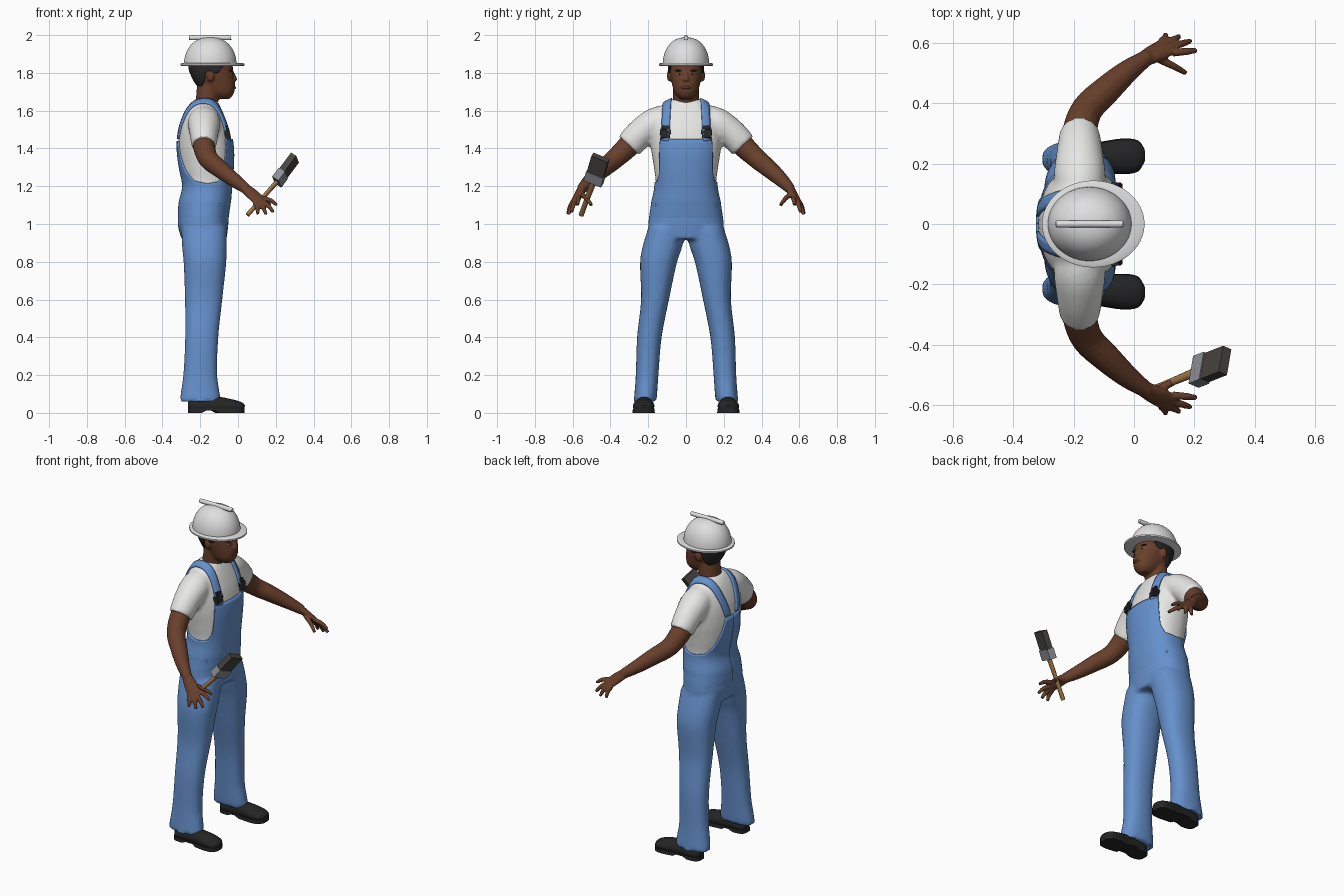
import bpy, bmesh, math
from math import sin, cos, pi, radians
from mathutils import Vector, Matrix
from mathutils.bvhtree import BVHTree

old = bpy.data.objects.get("Cube")
if old:
    bpy.data.objects.remove(old)
made = []


def material(name, r, g, b):
    m = bpy.data.materials.new(name)
    m.use_nodes = True
    m.diffuse_color = (r, g, b, 1)
    m.node_tree.nodes["Principled BSDF"].inputs["Base Color"].default_value = (r, g, b, 1)
    return m


DENIM = material("denim blue", .13, .28, .6)
SKIN = material("brown skin", .14, .05, .024)
LIP = material("lip brown", .11, .035, .02)
SHIRT = material("shirt white", .82, .82, .8)
HELMET = material("helmet white", .74, .74, .74)
BLACK = material("shoe black", .018, .018, .018)
HAIR = material("hair black", .022, .02, .02)
WOOD = material("handle wood", .36, .19, .06)
METAL = material("ferrule grey", .27, .28, .31)
BRISTLE = material("bristle grey", .065, .058, .05)


def add(name, bm, mat):
    bmesh.ops.recalc_face_normals(bm, faces=bm.faces)
    me = bpy.data.meshes.new(name)
    bm.to_mesh(me)
    bm.free()
    me.materials.append(mat)
    ob = bpy.data.objects.new(name, me)
    bpy.context.collection.objects.link(ob)
    made.append(ob)
    return ob


def skin_rings(name, rings, mat, closed=True):
    bm = bmesh.new()
    vs = [[bm.verts.new(p) for p in r] for r in rings]
    n = len(vs[0])
    for a, b in zip(vs, vs[1:]):
        for i in range(n if closed else n - 1):
            j = (i + 1) % n
            bm.faces.new((a[i], a[j], b[j], b[i]))
    if closed:
        bm.faces.new(vs[0])
        bm.faces.new(vs[-1])
    return add(name, bm, mat)


def interp(keys, t):
    """Smooth curve through keys whose first value is the parameter."""
    i = max(0, min(len(keys) - 2, sum(k[0] <= t for k in keys) - 1))
    a, b = keys[i], keys[i + 1]
    p, q = keys[max(i - 1, 0)], keys[min(i + 2, len(keys) - 1)]
    h = b[0] - a[0]
    s = (t - a[0]) / h
    out = []
    for c in range(1, len(a)):
        ma = (b[c] - p[c]) / (b[0] - p[0]) * h
        mb = (q[c] - a[c]) / (q[0] - a[0]) * h
        out.append(a[c] + s * ma + s * s * (3 * (b[c] - a[c]) - 2 * ma - mb)
                   + s ** 3 * (ma + mb - 2 * (b[c] - a[c])))
    return out


def surf(keys, th, z, off=0):
    cx, cy, rx, ry = interp(keys, z)
    soft = lambda v: math.copysign(abs(v) ** .88, v)
    return Vector((cx + (rx + off) * soft(cos(th)), cy + (ry + off) * soft(sin(th)), z))


def stack(name, keys, lo, hi, mat, rows=24, n=40):
    zs = [lo + (hi - lo) * i / rows for i in range(rows + 1)]
    return skin_rings(name, [[surf(keys, 2 * pi * k / n, z) for k in range(n)] for z in zs], mat)


def tube(name, pts, mat, ref=(0, 0, 1), n=14, sub=4):
    """Tube through (x, y, z, radius along ref, radius across)."""
    keys = [(i,) + tuple(p) for i, p in enumerate(pts)]
    rings = []
    for k in range((len(pts) - 1) * sub + 1):
        t = k / sub
        x, y, z, a, b = interp(keys, t)
        d = Vector(interp(keys, min(t + .05, len(pts) - 1))[:3]) - Vector(interp(keys, max(t - .05, 0))[:3])
        d.normalize()
        side = Vector(ref)
        side = (side - d * side.dot(d)).normalized()
        up = d.cross(side)
        rings.append([Vector((x, y, z)) + side * a * cos(w) + up * b * sin(w)
                      for w in (2 * pi * i / n for i in range(n))])
    return skin_rings(name, rings, mat)


def ball(name, loc, size, mat):
    bm = bmesh.new()
    bmesh.ops.create_uvsphere(bm, u_segments=16, v_segments=10, radius=1,
                              matrix=Matrix.Translation(loc) @ Matrix.Diagonal((*size, 1)))
    return add(name, bm, mat)


def box(name, mat4, size, mat):
    bm = bmesh.new()
    bmesh.ops.create_cube(bm, size=1, matrix=mat4 @ Matrix.Diagonal((*size, 1)))
    return add(name, bm, mat)


def fuse(name, obs, voxel, rounds):
    """Blend overlapping pieces into one smooth surface."""
    bpy.ops.object.select_all(action='DESELECT')
    for o in obs:
        o.select_set(True)
    bpy.context.view_layer.objects.active = obs[0]
    for o in obs[1:]:
        made.remove(o)
    bpy.ops.object.join()
    ob = obs[0]
    ob.name = name
    r = ob.modifiers.new("remesh", 'REMESH')
    r.mode, r.voxel_size, r.use_smooth_shade = 'VOXEL', voxel, True
    s = ob.modifiers.new("smooth", 'SMOOTH')
    s.factor, s.iterations = .5, rounds
    for m in ("remesh", "smooth"):
        bpy.ops.object.modifier_apply(modifier=m)
    return ob


def thicken(ob, t):
    m = ob.modifiers.new("thickness", 'SOLIDIFY')
    m.thickness, m.offset = t, 0


# Trunk outline: z, centre x, centre y, half depth, half width
BODY = [(.92, -.18, 0, .12, .18), (1, -.185, 0, .134, .2), (1.1, -.178, 0, .132, .18),
        (1.2, -.163, 0, .125, .16), (1.3, -.168, 0, .138, .17), (1.4, -.173, 0, .144, .185),
        (1.5, -.178, 0, .132, .19), (1.58, -.18, 0, .105, .17), (1.63, -.178, 0, .08, .125),
        (1.66, -.172, 0, .058, .08)]
LEG = [(.06, -.2, .217, .108, .06), (.1, -.2, .213, .104, .06), (.2, -.2, .206, .09, .06),
       (.4, -.192, .194, .088, .065), (.6, -.182, .164, .099, .074), (.8, -.175, .145, .113, .098),
       (.88, -.178, .125, .118, .105), (.98, -.18, .1, .12, .1)]

# Trousers and shirt
parts = [stack("trousers", BODY, .92, 1.16, DENIM)]
for s in (1, -1):
    parts.append(stack("leg", [(z, x, y * s, a, b) for z, x, y, a, b in LEG], .06, .98, DENIM, 30))
fuse("trousers", parts, .012, 5)
parts = [stack("shirt", BODY, 1.12, 1.66, SHIRT)]
for s in (1, -1):
    parts.append(tube("sleeve", [(-.18, .05 * s, 1.575, .06, .06), (-.18, .15 * s, 1.54, .082, .085),
                                 (-.18, .235 * s, 1.485, .078, .077), (-.18, .303 * s, 1.415, .074, .066)],
                      SHIRT, n=24))
shirt = fuse("shirt", parts, .011, 5)

# Bib and back panel, cut low under the arms
EDGE = [(0, 1.45), (42, 1.45), (47, 1.36), (53, 1.27), (65, 1.225), (90, 1.215), (120, 1.23),
        (140, 1.28), (155, 1.36), (164, 1.44), (180, 1.44)]


def edge_height(deg):
    for a, b in zip(EDGE, EDGE[1:]):
        if deg <= b[0]:
            return a[1] + (b[1] - a[1]) * (deg - a[0]) / (b[0] - a[0])


rows = []
for r in range(21):
    ring = []
    for k in range(-90, 91):
        z = 1.02 + (edge_height(abs(k * 2)) - 1.02) * r / 20
        ring.append(surf(BODY, radians(k * 2), z, min(.002, -.008 + (z - 1.02) * .1)))
    rows.append(ring)
thicken(skin_rings("bib", rows, DENIM, False), .012)

# Straps follow the shirt over the shoulders, with buckles in front
tree = BVHTree.FromObject(shirt, bpy.context.evaluated_depsgraph_get())


def on_shirt(phi, y):
    d = Vector((cos(phi), 0, sin(phi)))
    hit, normal, _, _ = tree.ray_cast(Vector((-.175, y, 1.45)) + d * .6, -d)
    return hit + normal * .003


for s in (1, -1):
    rows = []
    for k in range(38):
        deg = -5 + k * 5
        y = interp([(-5, .11), (90, .095), (180, .045)], deg)[0]
        rows.append([on_shirt(radians(deg), s * (y + w)) for w in (-.021, -.007, .007, .021)])
    thicken(skin_rings("strap", rows, DENIM, False), .012)
    for deg, w, h in ((8, .05, .028), (17, .058, .022), (28, .036, .02)):
        box("buckle", Matrix.Translation(on_shirt(radians(deg), .108 * s)) @ Matrix.Rotation(-.35, 4, 'Y'),
            (.026, w, h), BLACK)
    # Hip buttons
    for th, z in ((82, 1.125), (60, 1.1)):
        ball("button", surf(BODY, radians(th) * s, z), (.011, .008, .011), DENIM)

# Arms and hands
FINGERS = {"index": ((.13, .568, 1.137), (.207, .575, 1.1)), "middle": ((.122, .588, 1.122), (.188, .607, 1.062)),
           "ring": ((.107, .6, 1.112), (.15, .622, 1.05)), "little": ((.09, .603, 1.112), (.105, .627, 1.052)),
           "thumb": ((.075, .55, 1.155), (.172, .5, 1.1))}
for s, name in ((1, "free_arm"), (-1, "brush_arm")):
    flip = lambda p: (p[0], p[1] * s, *p[2:])
    across = flip((-.045, .035, -.025))
    arm = [(-.18, .24, 1.48, .055, .055), (-.18, .305, 1.412, .06, .058), (-.155, .38, 1.342, .053, .053),
           (-.09, .445, 1.288, .047, .048), (-.02, .507, 1.232, .038, .038), (.045, .553, 1.185, .028, .026)]
    palm = [(.03, .545, 1.195, .027, .026), (.07, .566, 1.162, .036, .02), (.115, .59, 1.122, .038, .015)]
    parts = [tube(name, [flip(p) for p in arm], SKIN), tube("palm", [flip(p) for p in palm], SKIN, across)]
    for finger, (a, b) in FINGERS.items():
        a, b = Vector(flip(a)), Vector(flip(b))
        bend = (a + b) / 2 + Vector((.004, 0, .006))
        parts.append(tube(finger, [(*a, .014, .014), (*bend, .0125, .0125), (*b, .009, .009)], SKIN, across, 10))
    fuse(name, parts, .0055, 3)

# Head, neck, nose and ears
HEAD = [(1.662, -.08, 0, .035, .03), (1.68, -.087, 0, .058, .05), (1.7, -.095, 0, .075, .063),
        (1.74, -.115, 0, .1, .074), (1.78, -.13, 0, .108, .083), (1.82, -.14, 0, .113, .088),
        (1.87, -.14, 0, .112, .088)]
parts = [stack("head", HEAD, 1.662, 1.87, SKIN),
         tube("neck", [(-.178, 0, 1.58, .066, .078), (-.165, 0, 1.65, .06, .07), (-.15, 0, 1.75, .066, .068)],
              SKIN, (1, 0, 0), 24),
         tube("nose", [(-.038, 0, 1.805, .012, .012), (-.026, 0, 1.785, .014, .014), (-.022, 0, 1.757, .021, .021)],
              SKIN, (1, 0, 0))]
for s in (1, -1):
    parts.append(ball("ear", (-.145, .089 * s, 1.785), (.02, .012, .032), SKIN))
fuse("head", parts, .006, 3)
ball("lips", (-.024, 0, 1.722), (.013, .027, .01), LIP)
for s in (1, -1):
    ball("eye", (-.042, .034 * s, 1.793), (.012, .014, .006), SHIRT)
    ball("pupil", (-.034, .034 * s, 1.793), (.0065, .006, .006), HAIR)
    ball("eyebrow", (-.039, .036 * s, 1.812), (.012, .023, .005), HAIR)

# Short hair below the helmet
LINE = [(60, 1.835), (80, 1.8), (100, 1.81), (120, 1.755), (150, 1.725), (180, 1.715)]
rows = []
for r in range(11):
    ring = []
    for k in range(-30, 31):
        lo = interp(LINE, 180 - abs(k) * 4)[0]
        ring.append(surf(HEAD, pi + radians(k * 4), lo + (1.865 - lo) * r / 10, .003))
    rows.append(ring)
thicken(skin_rings("hair", rows, HAIR, False), .01)


# Hard hat: dome, brim and crest
def oval(cx, rx, ry, z, n=48):
    return [Vector((cx + rx * cos(2 * pi * i / n), ry * sin(2 * pi * i / n), z)) for i in range(n)]


rings = []
for i in range(16):
    a = i / 15 * 1.53
    f = cos(a) ** .85
    rings.append(oval(-.147, .139 * f, .123 * f, 1.845 + .143 * sin(a)))
skin_rings("helmet_dome", rings, HELMET)
skin_rings("helmet_brim", [oval(-.135 + g / 4, .17 + g, .144 + g, z) for g, z in
                           ((-.008, 1.836), (0, 1.839), (0, 1.848), (-.006, 1.851), (-.03, 1.853))], HELMET)
tube("helmet_crest", [(-.255, 0, 1.985, .006, .006), (-.25, 0, 1.986, .013, .012), (-.147, 0, 1.987, .013, .012),
                      (-.045, 0, 1.986, .013, .012), (-.04, 0, 1.985, .006, .006)], HELMET)

# Shoes with flat soles
SHOE = [(-.264, .222, .036, .02, .02), (-.235, .222, .037, .043, .04), (-.12, .222, .04, .048, .046),
        (-.04, .224, .036, .057, .037), (.012, .226, .03, .05, .028), (.034, .226, .026, .022, .016)]
for s in (1, -1):
    pts = [(x, y * s, z, a, b) for x, y, z, a, b in SHOE]
    upper = tube("shoe", pts, BLACK, (0, 1, 0), 24, 5)
    for v in upper.data.vertices:
        v.co.z = max(v.co.z, .015)
    sole = tube("sole", [(x, y, .01, a + .002, .01) for x, y, z, a, b in pts], BLACK, (0, 1, 0), 24, 5)
    for v in sole.data.vertices:
        arch = .012 if -.17 < v.co.x < -.12 else 0
        v.co.z = .022 if v.co.z > .01 else arch

# Paintbrush
foot, neck, tip = Vector((.05, -.555, 1.048)), Vector((.205, -.49, 1.222)), Vector((.302, -.452, 1.352))
axis = (tip - neck).normalized()
wide = Vector((.02, .09, -.03))
wide = (wide - axis * wide.dot(axis)).normalized()
frame = Matrix((wide, axis.cross(wide), axis)).transposed().to_4x4()
middle = (foot + neck) / 2
tube("brush_handle", [(*foot, .014, .012), (*middle, .014, .011), (*neck, .017, .012)], WOOD, wide)
box("brush_ferrule", Matrix.Translation(neck + axis * .03) @ frame, (.1, .042, .06), METAL)
box("brush_bristles", Matrix.Translation(neck + axis * .112) @ frame, (.094, .034, .108), BRISTLE)

# Smooth shading with sharp edges kept
bpy.ops.object.select_all(action='DESELECT')
for o in made:
    o.select_set(True)
bpy.context.view_layer.objects.active = made[0]
bpy.ops.object.shade_smooth_by_angle(angle=radians(40))
